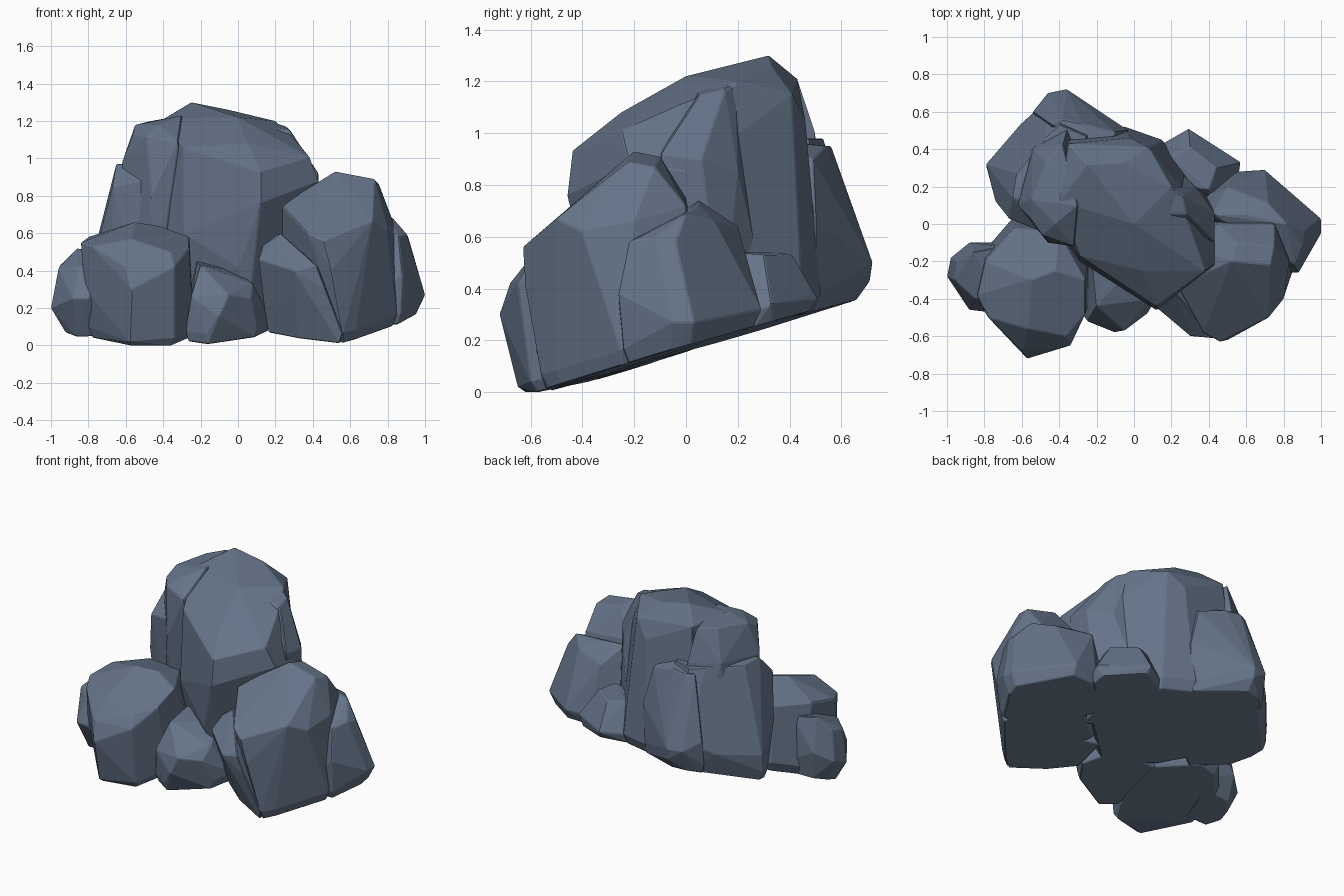
import bpy, bmesh

slate = bpy.data.materials.new("slate_blue_stone")
slate.diffuse_color = (0.13, 0.175, 0.25, 1)


def ground(x, y):
    """Height of the tilted underside shared by all boulders."""
    return 0.165 + 0.30 * y + 0.015 * x


def rock(name, foot, crown):
    """Faceted boulder: chamfered foot outline on the tilted base, wrapped up to crown points."""
    bm = bmesh.new()
    cx = sum(p[0] for p in foot) / len(foot)
    cy = sum(p[1] for p in foot) / len(foot)
    for x, y in foot:
        bm.verts.new((x, y, max(0.02, ground(x, y) + 0.06)))
        ix, iy = cx + (x - cx) * 0.92, cy + (y - cy) * 0.92
        bm.verts.new((ix, iy, max(0.0, ground(ix, iy))))
    for p in crown:
        bm.verts.new(p)
    hull = bmesh.ops.convex_hull(bm, input=bm.verts[:])
    junk = {g for g in hull["geom_interior"] + hull["geom_unused"]
            if isinstance(g, bmesh.types.BMVert)}
    bmesh.ops.delete(bm, geom=list(junk), context='VERTS')
    bmesh.ops.dissolve_limit(bm, angle_limit=0.09, verts=bm.verts[:], edges=bm.edges[:])
    bmesh.ops.recalc_face_normals(bm, faces=bm.faces[:])
    mesh = bpy.data.meshes.new(name)
    bm.to_mesh(mesh)
    bm.free()
    mesh.materials.append(slate)
    obj = bpy.data.objects.new(name, mesh)
    bpy.context.collection.objects.link(obj)
    # worn edges
    bev = obj.modifiers.new("worn_edges", 'BEVEL')
    bev.width = 0.005
    bev.segments = 1
    bev.limit_method = 'ANGLE'
    bev.angle_limit = 0.5


# central tall boulder and its side pieces
rock("tall_boulder",
     [(-0.5, 0.1), (-0.28, -0.1), (0.05, -0.28), (0.38, 0.0), (0.35, 0.2),
      (0.15, 0.45), (-0.05, 0.52), (-0.4, 0.5)],
     [(-0.25, 0.32, 1.30), (-0.05, 0.33, 1.26), (0.2, 0.2, 1.2), (-0.4, 0.12, 1.21),
      (-0.29, -0.17, 1.06), (0.12, -0.44, 0.93), (0.12, -0.46, 0.76), (0.38, -0.25, 1.01),
      (0.43, -0.22, 0.88), (0.3, -0.02, 1.11), (0.43, 0.0, 0.85), (0.08, 0.41, 1.15),
      (-0.02, 0.46, 1.05), (-0.35, 0.43, 1.21), (0.0, 0.0, 1.22), (0.05, -0.25, 1.08),
      (-0.29, -0.2, 0.6), (0.0, -0.36, 0.42)])
rock("left_shoulder",
     [(-0.62, 0.1), (-0.45, -0.03), (-0.25, 0.1), (-0.2, 0.45), (-0.45, 0.55), (-0.62, 0.35)],
     [(-0.55, 0.13, 1.18), (-0.47, 0.33, 1.2), (-0.38, 0.43, 1.21), (-0.3, 0.1, 1.23),
      (-0.42, 0.0, 1.18), (-0.49, -0.06, 1.12), (-0.56, 0.04, 1.13), (-0.32, -0.12, 1.09),
      (-0.62, 0.1, 0.98), (-0.46, -0.1, 0.8), (-0.54, 0.4, 1.0), (-0.36, 0.5, 1.0)])
rock("left_back_slab",
     [(-0.79, 0.31), (-0.76, 0.22), (-0.68, 0.1), (-0.5, 0.0), (-0.15, 0.3), (-0.2, 0.6),
      (-0.47, 0.62), (-0.6, 0.5)],
     [(-0.65, 0.14, 0.97), (-0.63, 0.27, 0.96), (-0.47, 0.46, 0.98), (-0.39, 0.53, 0.98),
      (-0.67, 0.03, 0.85), (-0.52, -0.03, 0.88), (-0.79, 0.32, 0.42), (-0.25, 0.47, 0.98),
      (-0.4, 0.1, 0.98), (-0.47, 0.66, 0.55), (-0.74, 0.12, 0.58), (-0.6, 0.54, 0.46)])
rock("rear_slab",
     [(-0.54, 0.58), (-0.46, 0.65), (-0.36, 0.67), (-0.03, 0.5), (-0.08, 0.3), (-0.45, 0.4)],
     [(-0.44, 0.53, 0.95), (-0.38, 0.56, 0.95), (-0.28, 0.54, 0.95), (-0.1, 0.49, 0.9),
      (-0.03, 0.5, 0.65), (-0.36, 0.72, 0.5), (-0.46, 0.7, 0.5), (-0.15, 0.35, 0.97),
      (-0.36, 0.71, 0.43), (-0.54, 0.6, 0.55)])
rock("right_shoulder",
     [(0.2, 0.32), (0.4, 0.14), (0.38, -0.05), (0.1, 0.1), (0.1, 0.35)],
     [(0.2, 0.19, 1.19), (0.26, 0.15, 1.17), (0.28, 0.05, 1.15), (0.43, 0.06, 0.9),
      (0.43, -0.1, 0.92), (0.15, 0.05, 1.17), (0.33, 0.2, 0.85)])

# front left group
rock("front_left_boulder",
     [(-0.8, -0.38), (-0.58, -0.65), (-0.34, -0.6), (-0.24, -0.42), (-0.24, -0.1),
      (-0.5, 0.06), (-0.65, 0.03), (-0.78, -0.12)],
     [(-0.55, -0.3, 0.66), (-0.42, -0.25, 0.64), (-0.84, -0.38, 0.55), (-0.8, -0.2, 0.58),
      (-0.6, -0.68, 0.42), (-0.34, -0.65, 0.42), (-0.26, -0.3, 0.58), (-0.26, -0.48, 0.52),
      (-0.78, -0.5, 0.53), (-0.64, -0.02, 0.58), (-0.4, -0.05, 0.58), (-0.57, -0.72, 0.3),
      (-0.82, -0.43, 0.3), (-0.36, -0.6, 0.5), (-0.57, -0.56, 0.57)])
rock("far_left_stone",
     [(-0.93, -0.28), (-0.92, -0.2), (-0.86, -0.12), (-0.65, -0.1), (-0.7, -0.36), (-0.87, -0.36)],
     [(-0.96, -0.3, 0.41), (-0.95, -0.2, 0.43), (-0.86, -0.15, 0.52), (-0.7, -0.12, 0.5),
      (-0.85, -0.4, 0.42), (-0.7, -0.4, 0.45), (-0.88, -0.46, 0.25), (-0.8, -0.47, 0.25),
      (-1.0, -0.28, 0.2), (-0.98, -0.18, 0.24), (-0.88, -0.1, 0.3)])
rock("front_middle_stone",
     [(-0.28, -0.48), (-0.17, -0.54), (0.1, -0.42), (0.18, -0.3), (0.05, -0.1), (-0.28, -0.1)],
     [(-0.2, -0.44, 0.43), (0.08, -0.4, 0.33), (-0.05, -0.57, 0.27), (-0.22, -0.22, 0.45),
      (0.0, -0.22, 0.4), (-0.1, -0.58, 0.16), (-0.25, -0.52, 0.26), (0.07, -0.48, 0.25)])

# right group
rock("right_boulder",
     [(0.56, -0.56), (0.63, -0.5), (0.85, -0.25), (0.8, -0.05), (0.5, 0.1), (0.22, -0.08),
      (0.35, -0.35)],
     [(0.52, -0.2, 0.93), (0.73, -0.22, 0.89), (0.75, -0.12, 0.87), (0.55, -0.1, 0.91),
      (0.23, -0.33, 0.75), (0.37, -0.58, 0.6), (0.46, -0.63, 0.56), (0.72, -0.5, 0.67),
      (0.8, -0.4, 0.62), (0.3, -0.12, 0.78), (0.45, 0.0, 0.75), (0.75, 0.0, 0.72),
      (0.83, -0.2, 0.66), (0.5, -0.62, 0.4)])
rock("far_right_slab",
     [(0.97, -0.06), (0.98, 0.02), (0.7, 0.28), (0.54, 0.28), (0.3, 0.12), (0.6, -0.25),
      (0.87, -0.24)],
     [(0.9, -0.12, 0.6), (0.82, 0.0, 0.69), (0.72, 0.11, 0.66), (0.5, 0.2, 0.64),
      (0.42, 0.05, 0.74), (0.91, -0.04, 0.58), (0.86, -0.22, 0.58), (0.6, 0.05, 0.72),
      (0.88, -0.26, 0.38), (1.0, 0.03, 0.27), (1.0, -0.05, 0.27), (0.7, 0.29, 0.32)])
rock("front_right_wedge",
     [(0.15, -0.33), (0.32, -0.45), (0.56, -0.56), (0.55, -0.2), (0.15, -0.1)],
     [(0.11, -0.44, 0.46), (0.13, -0.36, 0.53), (0.23, -0.38, 0.6), (0.42, -0.61, 0.43),
      (0.3, -0.6, 0.4), (0.17, -0.2, 0.58), (0.47, -0.6, 0.3)])
rock("rear_right_stone",
     [(0.1, 0.4), (0.28, 0.49), (0.31, 0.49), (0.55, 0.34), (0.56, 0.26), (0.4, 0.08),
      (0.15, 0.2)],
     [(0.2, 0.36, 0.54), (0.3, 0.41, 0.53), (0.44, 0.3, 0.53), (0.4, 0.18, 0.54),
      (0.2, 0.2, 0.52), (0.29, 0.51, 0.36), (0.57, 0.33, 0.34)])
